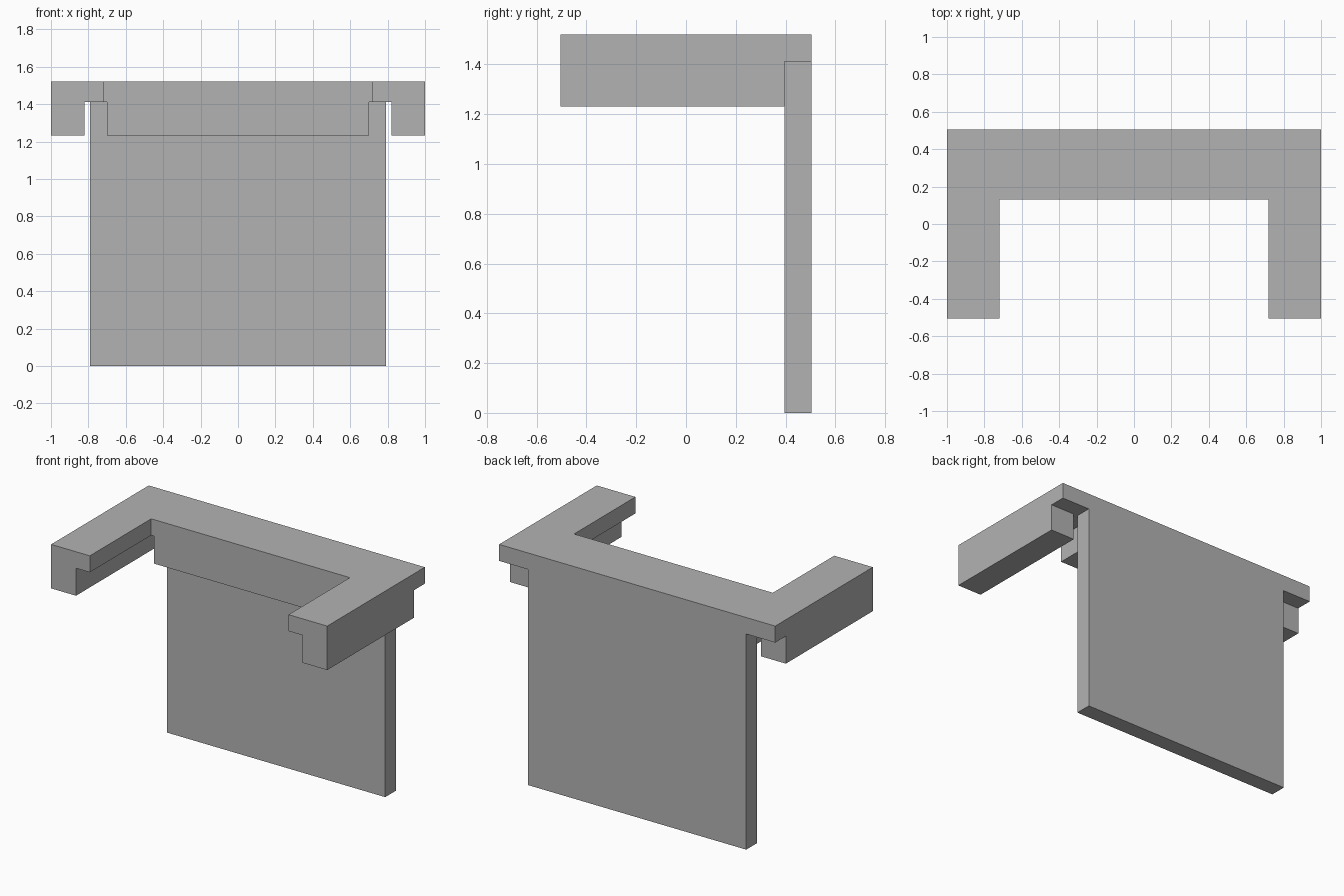
import bpy
import bmesh

cube = bpy.data.objects.get("Cube")
if cube:
    bpy.data.objects.remove(cube, do_unlink=True)

grey = bpy.data.materials.new("plain_grey")
grey.use_nodes = True
grey.diffuse_color = (0.45, 0.45, 0.45, 1)
grey.node_tree.nodes["Principled BSDF"].inputs["Base Color"].default_value = (0.45, 0.45, 0.45, 1)


def prism(name, outline, bottom, top):
    """Extrude a counter-clockwise plan outline between two heights."""
    bm = bmesh.new()
    face = bm.faces.new([bm.verts.new((x, y, bottom)) for x, y in outline])
    result = bmesh.ops.extrude_face_region(bm, geom=[face])
    raised = [v for v in result["geom"] if isinstance(v, bmesh.types.BMVert)]
    bmesh.ops.translate(bm, verts=raised, vec=(0, 0, top - bottom))
    bmesh.ops.recalc_face_normals(bm, faces=bm.faces)
    mesh = bpy.data.meshes.new(name)
    bm.to_mesh(mesh)
    bm.free()
    mesh.materials.append(grey)
    obj = bpy.data.objects.new(name, mesh)
    bpy.context.collection.objects.link(obj)
    return obj


def box(name, x0, x1, y0, y1, z0, z1):
    return prism(name, [(x0, y0), (x1, y0), (x1, y1), (x0, y1)], z0, z1)


FRONT, BACK = -0.505, 0.505
PANEL_FRONT = 0.395          # front of the upright panel
INNER_Y, INNER_X = 0.13, 0.72  # inside edges of the U-shaped top
LOW, LEDGE, TOP = 1.232, 1.412, 1.52

# U-shaped top slab
half = [(INNER_X, INNER_Y), (INNER_X, FRONT), (1, FRONT), (1, BACK)]
outline = half + [(-x, y) for x, y in reversed(half)]
prism("top_slab", outline, LEDGE, TOP)

# Rails under the outer edge of each arm
for side, name in ((1, "left_arm_rail"), (-1, "right_arm_rail")):
    x0, x1 = sorted((side * 0.82, side))
    box(name, x0, x1, FRONT, PANEL_FRONT, LOW, LEDGE)

# Beam under the inner edge, meeting the panel
box("centre_beam", -0.70, 0.70, INNER_Y, PANEL_FRONT, LOW, LEDGE)

# Upright panel carrying the slab
box("back_panel", -0.79, 0.79, PANEL_FRONT, BACK, 0, LEDGE)
